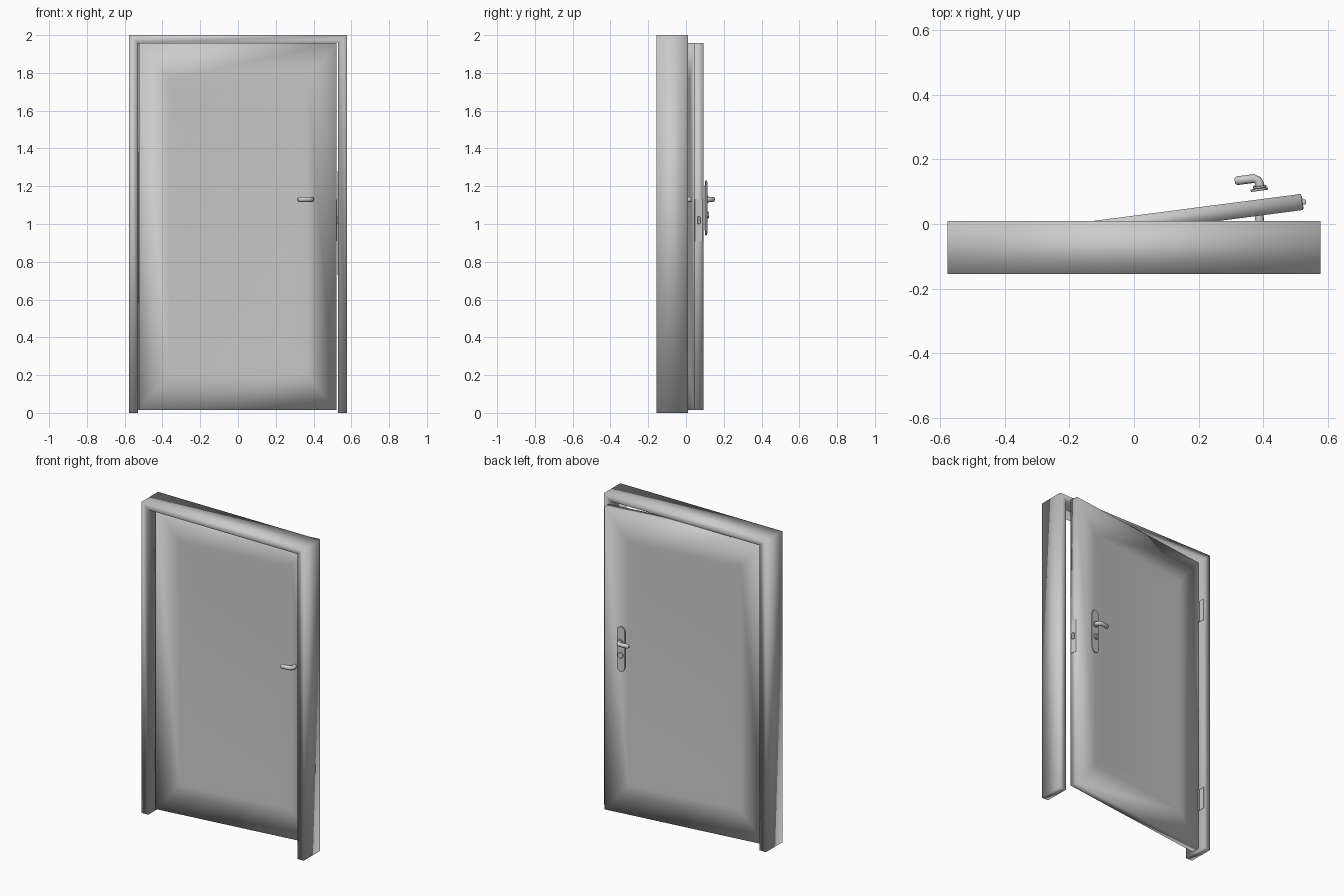
import bpy, bmesh, math
from mathutils import Matrix, Vector

if "Cube" in bpy.data.objects:
    bpy.data.objects.remove(bpy.data.objects["Cube"])

# Door leaf space: hinge corner at origin, x along the leaf, back face at y = 0
HINGE = Matrix.Translation((-0.53, -0.043, 0)) @ Matrix.Rotation(math.radians(7.4), 4, 'Z')
WORLD = Matrix.Identity(4)


def finish(name, bm, matrix=WORLD, bevel=0, angle=30):
    bmesh.ops.recalc_face_normals(bm, faces=bm.faces)
    me = bpy.data.meshes.new(name)
    bm.to_mesh(me)
    bm.free()
    ob = bpy.data.objects.new(name, me)
    bpy.context.collection.objects.link(ob)
    ob.matrix_world = matrix
    if bevel:
        mod = ob.modifiers.new("soft_edges", 'BEVEL')
        mod.width, mod.segments = bevel, 2
    bpy.ops.object.select_all(action='DESELECT')
    ob.select_set(True)
    bpy.context.view_layer.objects.active = ob
    bpy.ops.object.shade_smooth_by_angle(angle=math.radians(angle))
    return ob


def extrude_outline(name, points, y0, y1, matrix=WORLD, bevel=0):
    """Extrude an x-z outline from y0 to y1."""
    bm = bmesh.new()
    face = bm.faces.new([bm.verts.new((x, y0, z)) for x, z in points])
    ext = bmesh.ops.extrude_face_region(bm, geom=[face])
    verts = [g for g in ext["geom"] if isinstance(g, bmesh.types.BMVert)]
    bmesh.ops.translate(bm, verts=verts, vec=(0, y1 - y0, 0))
    return finish(name, bm, matrix, bevel)


def box(name, lo, hi, matrix=WORLD, bevel=0):
    outline = [(lo[0], lo[2]), (hi[0], lo[2]), (hi[0], hi[2]), (lo[0], hi[2])]
    return extrude_outline(name, outline, lo[1], hi[1], matrix, bevel)


def loft(name, loops, matrix=WORLD, angle=30):
    """Join equal point loops with quads and cap both ends."""
    bm = bmesh.new()
    loops = [[bm.verts.new(p) for p in loop] for loop in loops]
    for a, b in zip(loops, loops[1:]):
        for k in range(len(a)):
            bm.faces.new((a[k], a[k - 1], b[k - 1], b[k]))
    bm.faces.new(loops[0])
    bm.faces.new(loops[-1])
    return finish(name, bm, matrix, angle=angle)


def stadium(cx, z0, z1, r, n=10):
    """Upright outline with round ends; a circle when z1 - z0 = 2r."""
    pts = []
    for cz, start in ((z1 - r, 0), (z0 + r, math.pi)):
        for i in range(n + 1):
            a = start + math.pi * i / n
            pts.append((cx + r * math.cos(a), cz + r * math.sin(a)))
    return pts if z1 - z0 > 2 * r + 1e-5 else pts[:n] + pts[n + 1:-1]


# Frame: one section swept up, across and down, softly shaded all round
def section(sign, foot):
    pts = []
    for inset, y in ((0, -0.155), (0.046, -0.155), (0.046, 0.01), (0, 0.01)):
        pts.append((sign * (0.576 - inset), y, 0 if foot else 2 - inset * 0.87))
    return pts


loft("door_frame", [section(-1, True), section(-1, False), section(1, False), section(1, True)],
     angle=180)

# Leaf: nested rectangles from front panel around the edge to back panel
W, Z0, Z1, T = 1.055, 0.015, 1.958, 0.05
rings = [(0.24, 0.28, -T + 0.006), (0.16, 0.19, -T), (0, 0, -T),
         (0, 0, 0), (0.16, 0.19, 0), (0.24, 0.28, -0.006)]
loft("door_leaf", [[(mx, y, Z0 + mz), (W - mx, y, Z0 + mz), (W - mx, y, Z1 - mz), (mx, y, Z1 - mz)]
                   for mx, mz, y in rings], HINGE, angle=180)

# Back plate and key cylinder
extrude_outline("handle_plate", stadium(0.929, 0.94, 1.23, 0.027), 0.026, 0.034, HINGE, 0.002)
extrude_outline("key_cylinder", stadium(0.929, 1.03, 1.066, 0.018), 0.034, 0.044, HINGE, 0.002)
box("key_slot", (0.927, 0.043, 1.038), (0.931, 0.046, 1.058), HINGE)
extrude_outline("lever_collar", stadium(0.932, 1.11, 1.15, 0.02), 0.034, 0.041, HINGE, 0.002)


# Levers: round tube swept along a bent path
def lever(name, path, r=0.0135, n=16):
    pts = [Vector(p) for p in path]
    hoops = []
    for i, p in enumerate(pts):
        t = (pts[min(i + 1, len(pts) - 1)] - pts[max(i - 1, 0)]).normalized()
        side = t.cross(Vector((0, 0, 1)))
        rad = r * (0.6 if i == len(pts) - 1 else 1)
        hoops.append([p + side * rad * math.cos(2 * math.pi * k / n)
                      + Vector((0, 0, rad * math.sin(2 * math.pi * k / n))) for k in range(n)])
    return loft(name, hoops, HINGE, angle=50)


for side, base, reach in (("back", 0.03, 0.066), ("front", -0.045, -0.084)):
    s = 1 if reach > 0 else -1
    x = 0.932 if s > 0 else 0.918
    lever(side + "_lever",
          [(x, base, 1.13), (x, reach - s * 0.018, 1.13), (x - 0.004, reach - s * 0.007, 1.13),
           (x - 0.015, reach, 1.13), (x - 0.068, reach, 1.13), (x - 0.075, reach, 1.13)])

# Lock on the free edge of the leaf
box("lock_faceplate", (W - 0.001, -0.047, 0.91), (W + 0.002, -0.006, 1.13), HINGE)
extrude_outline("latch_bolt", [(W, 1.0), (W + 0.012, 1.0), (W + 0.012, 1.04), (W, 1.04)],
                -0.034, -0.018, HINGE, 0.004)

# Strike plate inside the right jamb
box("strike_plate", (0.5275, -0.06, 0.73), (0.531, 0.005, 1.28))

# Hinge plates and upright knuckles inside the left jamb
UPRIGHT = Matrix.Rotation(math.radians(90), 4, 'X')
for label, z in (("lower", 0.27), ("upper", 1.55)):
    box(label + "_hinge_plate", (-0.531, -0.09, z), (-0.5285, 0.008, z + 0.14))
    extrude_outline(label + "_hinge_knuckle", stadium(-0.526, 0.031, 0.041, 0.005),
                    z, z + 0.14, UPRIGHT)
